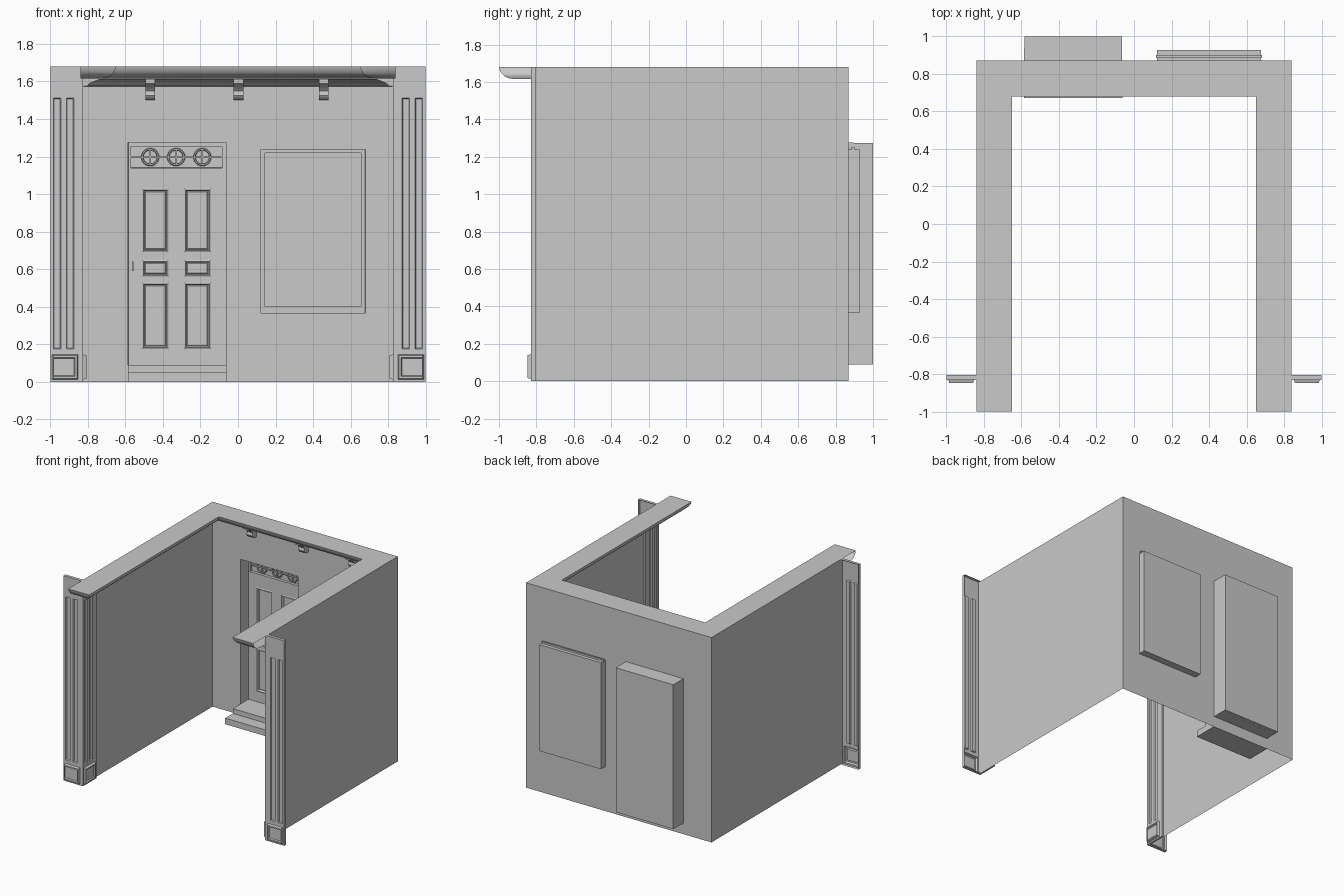
import bpy, bmesh, math
from mathutils import Matrix, Vector

if "Cube" in bpy.data.objects:
    bpy.data.objects.remove(bpy.data.objects["Cube"], do_unlink=True)

GREY = (0.588, 0.588, 0.588, 1)
plaster = bpy.data.materials.new("plain_grey")
plaster.use_nodes = True
plaster.diffuse_color = GREY
plaster.node_tree.nodes["Principled BSDF"].inputs["Base Color"].default_value = GREY


def finish(name, bm, mirror=False, smooth=False):
    mesh = bpy.data.meshes.new(name)
    bm.to_mesh(mesh)
    bm.free()
    mesh.materials.append(plaster)
    ob = bpy.data.objects.new(name, mesh)
    bpy.context.collection.objects.link(ob)
    if mirror:
        ob.modifiers.new("Mirror", 'MIRROR')
    if smooth:
        bpy.ops.object.select_all(action='DESELECT')
        ob.select_set(True)
        bpy.context.view_layer.objects.active = ob
        bpy.ops.object.shade_smooth_by_angle(angle=math.radians(40))
    return ob


def box(name, x0, x1, y0, y1, z0, z1):
    bm = bmesh.new()
    bmesh.ops.create_cube(bm, size=1)
    bmesh.ops.scale(bm, vec=(x1 - x0, y1 - y0, z1 - z0), verts=bm.verts)
    bmesh.ops.translate(bm, vec=((x0 + x1) / 2, (y0 + y1) / 2, (z0 + z1) / 2), verts=bm.verts)
    return finish(name, bm)


def panel(name, outer, y, insets, rim=0, turn=0, mirror=False):
    """Sheet facing -y; each inset is a rectangle plus (thickness, depth) steps."""
    bm = bmesh.new()
    rects = [outer] + [r for r, _ in insets]
    us = sorted({u for r in rects for u in r[:2]})
    vs = sorted({v for r in rects for v in r[2:]})
    grid = [[bm.verts.new((u, y, v)) for v in vs] for u in us]
    cells = []
    for i in range(len(us) - 1):
        for j in range(len(vs) - 1):
            f = bm.faces.new((grid[i][j], grid[i + 1][j], grid[i + 1][j + 1], grid[i][j + 1]))
            cells.append((f, (us[i] + us[i + 1]) / 2, (vs[j] + vs[j + 1]) / 2))
    bm.normal_update()
    if rim:
        edges = [e for e in bm.edges if e.is_boundary]
        new = bmesh.ops.extrude_edge_only(bm, edges=edges)["geom"]
        bmesh.ops.translate(bm, vec=(0, rim, 0), verts=[g for g in new if isinstance(g, bmesh.types.BMVert)])
    for (u0, u1, v0, v1), steps in insets:
        faces = [f for f, u, v in cells if u0 < u < u1 and v0 < v < v1]
        for thick, depth in steps:
            bmesh.ops.inset_region(bm, faces=faces, thickness=thick, use_even_offset=True)
            moved = {v for f in faces for v in f.verts}
            bmesh.ops.translate(bm, vec=(0, -depth, 0), verts=list(moved))
    bmesh.ops.rotate(bm, matrix=Matrix.Rotation(turn, 3, 'Z'), verts=bm.verts)
    return finish(name, bm, mirror)


def sweep(name, profile, path):
    """Loft a profile of (offset, height) along a path that depends on the offset."""
    bm = bmesh.new()
    rows = [[bm.verts.new((x, y, z)) for x, y in path(d)] for d, z in profile]
    for a, b in zip(rows, rows[1:]):
        for i in range(len(a) - 1):
            bm.faces.new((a[i], a[i + 1], b[i + 1], b[i]))
    bmesh.ops.remove_doubles(bm, verts=bm.verts, dist=0.0001)
    bmesh.ops.recalc_face_normals(bm, faces=bm.faces)
    # The top shelf must face upward
    bm.normal_update()
    high = max(bm.faces, key=lambda f: f.calc_center_median().z)
    if high.normal.z < 0:
        bmesh.ops.reverse_faces(bm, faces=bm.faces)
    return finish(name, bm, smooth=True)


W, BACK, FRONT, TOP = 0.84, 0.87, -0.83, 1.68

# Back wall with door and window recesses
panel("back_wall", (-W, W, 0, TOP), BACK, [
    ((-0.585, -0.063, 0.09, 1.275), [(0.0005, -0.13)]),
    ((0.122, 0.678, 0.365, 1.238), [(0.0005, -0.058)]),
])

# Side walls
bm = bmesh.new()
bm.faces.new([bm.verts.new(p) for p in
              ((W, FRONT, 0), (W, BACK, 0), (W, BACK, TOP), (W, FRONT, TOP))])
finish("side_walls", bm, mirror=True)

# Window frame bars and outer lip
box("window_frame_left", 0.655, 0.677, 0.89, 0.92, 0.366, 1.237)
box("window_frame_right", 0.123, 0.145, 0.89, 0.92, 0.366, 1.237)
box("window_frame_top", 0.145, 0.655, 0.89, 0.92, 1.22, 1.237)
box("window_frame_bottom", 0.145, 0.655, 0.89, 0.92, 0.366, 0.4)
box("window_lip", 0.118, 0.682, 0.885, 0.9, 1.236, 1.252)

# Door leaf with sunk panels and transom
moulding = [(0.008, 0.004), (0.007, -0.018), (0.004, 0.003)]
door_insets = [((x, x + 0.143, z0, z1), moulding)
               for x in (-0.512, -0.288)
               for z0, z1 in ((0.175, 0.53), (0.56, 0.65), (0.69, 1.03))]
door_insets.append(((-0.57, -0.086, 1.14, 1.253), [(0.0005, -0.022)]))
panel("door", (-0.584, -0.064, 0.09, 1.274), 0.97, door_insets)
box("door_handle", -0.565, -0.557, 0.95, 0.97, 0.59, 0.642)

# Transom tracery
box("transom_bar", -0.57, -0.086, 0.972, 0.984, 1.193, 1.201)
for i, x in enumerate((-0.468, -0.33, -0.19)):
    bpy.ops.mesh.primitive_torus_add(
        location=(x, 0.978, 1.197), rotation=(math.pi / 2, 0, 0), major_segments=24,
        minor_segments=6, major_radius=0.042, minor_radius=0.006)
    ring = bpy.context.object
    ring.name = f"transom_ring_{i + 1}"
    ring.data.materials.append(plaster)
    bpy.ops.object.shade_smooth_by_angle()
    box(f"transom_post_{i + 1}", x - 0.004, x + 0.004, 0.972, 0.984, 1.155, 1.239)

# Door steps
box("lower_step", -0.585, -0.06, 0.67, BACK, 0, 0.05)
box("upper_step", -0.585, -0.06, 0.77, BACK, 0.05, 0.09)

# Corner pilasters: fluted front face and inner return, each with a base block
flute = [(0.005, -0.01)]
block = [(0.006, 0.018), (0.01, 0), (0.005, -0.01)]


def pilaster(name, u0, u1, y, rim, turn):
    panel(name, (u0, u1, 0, TOP), y, [
        ((u0 + 0.05, u0 + 0.09, 0.175, 1.512), flute),
        ((u1 - 0.056, u1 - 0.016, 0.175, 1.512), flute),
        ((u0 + 0.027, u1 - 0.01, 0.012, 0.145), block),
    ], rim, turn, mirror=True)


pilaster("pilaster_front", 0.825, 1.0, FRONT, 0.025, 0)
pilaster("pilaster_return", 0.655, 0.83, 0.825, 0.015, -math.pi / 2)


# Cornice turning outward at the front ends
def cornice_path(d):
    y = -0.81 - d
    return [(-W, y), (d - W, y), (d - W, BACK - d), (W - d, BACK - d), (W - d, y), (W, y)]


sweep("cornice", [(0, 1.68), (0.19, 1.68), (0.186, 1.665), (0.176, 1.646),
                  (0.16, 1.63), (0.138, 1.62), (0.11, 1.615), (0, 1.615)], cornice_path)


# Small moulding below the cornice
def moulding_path(d):
    return [(d - W, -0.82), (d - W, BACK - d), (W - d, BACK - d), (W - d, -0.82)]


sweep("lower_moulding", [(0, 1.612), (0.1, 1.612), (0.075, 1.602), (0.05, 1.592),
                         (0.035, 1.575), (0.022, 1.575), (0, 1.572)], moulding_path)

# Scroll brackets on the back wall
SCROLL = [(0, 1.612), (0.1, 1.612), (0.1, 1.588), (0.07, 1.575), (0.05, 1.55),
          (0.055, 1.525), (0.045, 1.508), (0.025, 1.5), (0, 1.5)]
for i, x in enumerate((-0.467, 0.003, 0.457)):
    bm = bmesh.new()
    side = bm.faces.new([bm.verts.new((x - 0.026, BACK - d, z)) for d, z in SCROLL])
    new = bmesh.ops.extrude_face_region(bm, geom=[side])["geom"]
    bmesh.ops.translate(bm, vec=Vector((0.052, 0, 0)),
                        verts=[g for g in new if isinstance(g, bmesh.types.BMVert)])
    bmesh.ops.recalc_face_normals(bm, faces=bm.faces)
    finish(f"bracket_{i + 1}", bm, smooth=True)
